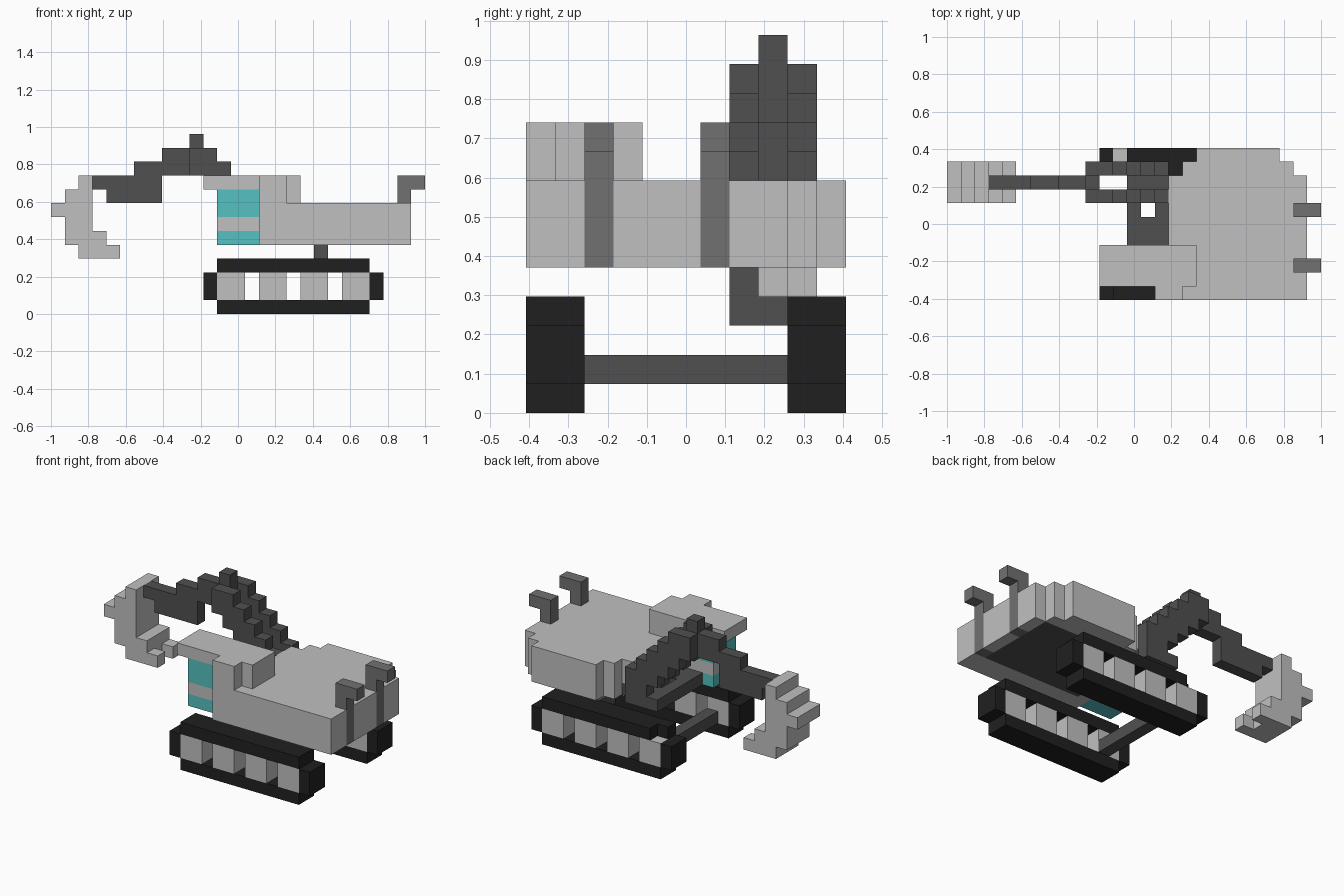
import bpy, bmesh
from mathutils import Vector

if "Cube" in bpy.data.objects:
    bpy.data.objects.remove(bpy.data.objects["Cube"], do_unlink=True)

U = 2 / 27                                # edge of one block
ORIGIN = Vector((-1, -5.5 * U, 0))
taken = set()                             # blocks already used by a part


def material(name, rgb):
    lin = [((c / 255 + 0.055) / 1.055) ** 2.4 for c in rgb] + [1]
    m = bpy.data.materials.new(name)
    m.use_nodes = True
    m.diffuse_color = lin
    m.node_tree.nodes["Principled BSDF"].inputs["Base Color"].default_value = lin
    return m


LIGHT = material("light_grey", (192, 192, 192))
MID = material("mid_grey", (113, 113, 113))
DARK = material("dark_grey", (80, 80, 80))
BLACK = material("black", (32, 32, 32))
TEAL = material("teal_glass", (86, 193, 193))


def part(name, mat, boxes):
    """Fuse block ranges (x0, x1, y0, y1, z0, z1) into one clean shell."""
    cells = {(x, y, z) for a, b, c, d, e, f in boxes
             for x in range(a, b) for y in range(c, d) for z in range(e, f)} - taken
    taken.update(cells)
    bm = bmesh.new()
    corners = {}

    def vert(p):
        if p not in corners:
            corners[p] = bm.verts.new(ORIGIN + Vector(p) * U)
        return corners[p]

    for cell in sorted(cells):
        for axis in range(3):
            for side in (0, 1):
                near = list(cell)
                near[axis] += 2 * side - 1
                if tuple(near) in cells:
                    continue
                quad = []
                for s, t in ((0, 0), (1, 0), (1, 1), (0, 1)):
                    p = list(cell)
                    p[axis] += side
                    p[(axis + 1) % 3] += s
                    p[(axis + 2) % 3] += t
                    quad.append(vert(tuple(p)))
                bm.faces.new(quad if side else quad[::-1])
    bmesh.ops.dissolve_limit(bm, angle_limit=0.01, verts=bm.verts[:], edges=bm.edges[:])
    mesh = bpy.data.meshes.new(name)
    bm.to_mesh(mesh)
    bm.free()
    mesh.materials.append(mat)
    ob = bpy.data.objects.new(name, mesh)
    bpy.context.collection.objects.link(ob)
    return ob


# Crawler tracks with block wheels
for side, y in (("right", 0), ("left", 9)):
    top = [(12, 23, y, y + 2, 3, 4)]
    if side == "left":                    # one top block is missing here
        top = [(13, 23, 9, 11, 3, 4), (12, 13, 9, 10, 3, 4)]
    part(side + "_track", BLACK, top + [
        (12, 23, y, y + 2, 0, 1),
        (11, 12, y, y + 2, 1, 3), (23, 24, y, y + 2, 1, 3)])
    part(side + "_wheels", LIGHT, [(x, x + 2, y, y + 2, 1, 3) for x in (12, 15, 18, 21)])

# Undercarriage
part("axle", DARK, [(13, 14, 2, 9, 1, 2)])
part("swivel", DARK, [(19, 20, 7, 9, 3, 4), (19, 20, 7, 8, 4, 5)])

# Exhaust pipes running up the rear
for side, y in (("right", 2), ("left", 6)):
    part(side + "_exhaust", MID, [(25, 26, y, y + 1, 5, 10), (26, 27, y, y + 1, 9, 10)])

# Digging arm: single stick in front, forked boom behind
part("stick", DARK, [(4, 8, 8, 9, 8, 9), (3, 8, 8, 9, 9, 10), (6, 11, 8, 9, 10, 11),
                     (8, 11, 8, 9, 11, 12), (10, 11, 8, 9, 12, 13)])
for side, y in (("right", 7), ("left", 9)):
    part(side + "_boom", DARK,
         [(10, 12, y, y + 1, 11, 12), (10, 13, y, y + 1, 10, 11)]
         + [(x, min(x + 3, 16), y, y + 1, z, z + 1)
            for x, z in ((11, 9), (12, 8), (13, 7), (14, 6), (13, 5))])

# Bucket, one row of blocks per layer, with two teeth
rows = ((2, 4, 4), (1, 4, 5), (1, 3, 6), (0, 3, 7), (1, 3, 8), (2, 3, 9))
part("bucket", LIGHT, [(a, b, 7, 10, z, z + 1) for a, b, z in rows]
     + [(4, 5, y, y + 1, 4, 5) for y in (7, 9)])

# Floor deck and underside plate
part("deck", DARK, [(13, 14, 4, 10, 5, 6), (14, 15, 4, 6, 5, 6), (14, 15, 7, 10, 5, 6),
                    (15, 16, 4, 10, 5, 6), (16, 25, 2, 9, 5, 6)])

# Cab: glass, band and roof
part("cab_glass", TEAL, [(12, 15, 1, 4, 5, 6), (12, 15, 1, 4, 7, 9)])
part("cab_band", LIGHT, [(12, 15, 1, 4, 6, 7)])
part("cab_roof", LIGHT, [(11, 18, 1, 4, 9, 10), (15, 18, 1, 4, 8, 9), (15, 17, 0, 1, 8, 10)])

# Engine body with stepped corners
part("body", LIGHT, [(15, 26, 0, 4, 5, 8), (16, 26, 4, 9, 5, 8),
                     (17, 25, 9, 10, 5, 8), (18, 24, 10, 11, 5, 8)])
